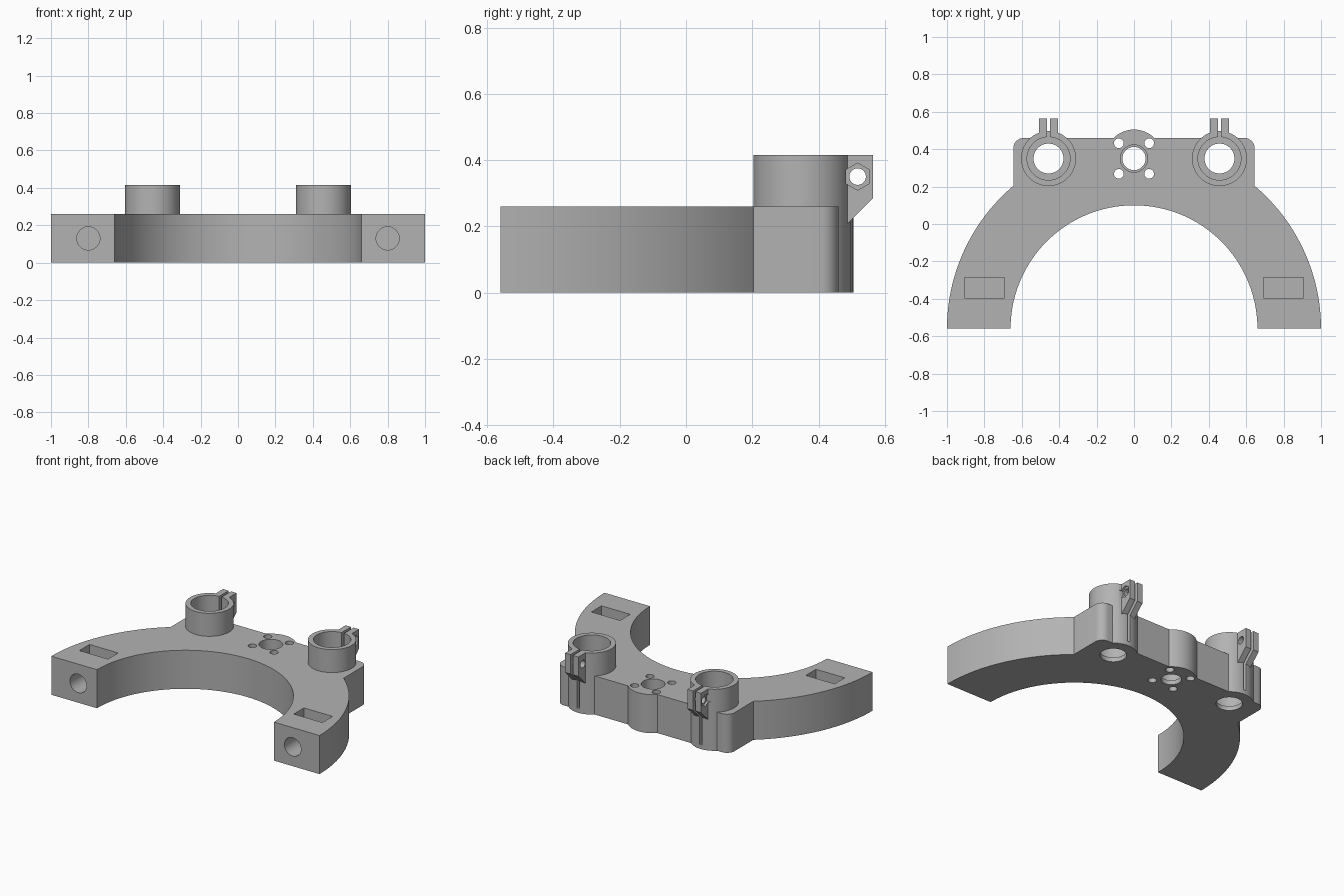
import bpy, bmesh
from math import sin, cos, pi, radians, sqrt, asin, acos
from mathutils import Vector

cube = bpy.data.objects.get("Cube")
if cube:
    bpy.data.objects.remove(cube, do_unlink=True)

grey = bpy.data.materials.new("plain grey")
grey.use_nodes = True
grey.diffuse_color = (0.45, 0.45, 0.45, 1)
grey.node_tree.nodes["Principled BSDF"].inputs["Base Color"].default_value = (0.45, 0.45, 0.45, 1)


def arc(cx, cy, r, start, end, steps):
    """Points on an arc, angles in radians."""
    return [(cx + r * cos(start + (end - start) * i / steps),
             cy + r * sin(start + (end - start) * i / steps)) for i in range(steps + 1)]


def circle(cx, cy, r, steps=48, turn=0.0):
    return arc(cx, cy, r, turn, turn + 2 * pi, steps)[:-1]


def rect(x0, x1, y0, y1):
    return [(x0, y0), (x1, y0), (x1, y1), (x0, y1)]


def prism(name, outline, low, high, axis="z"):
    """Extrude a closed outline along one axis."""
    place = {"z": lambda a, b, h: (a, b, h),
             "x": lambda a, b, h: (h, a, b),
             "y": lambda a, b, h: (a, h, b)}[axis]
    bm = bmesh.new()
    face = bm.faces.new([bm.verts.new(place(a, b, low)) for a, b in outline])
    top = bmesh.ops.extrude_face_region(bm, geom=[face])["geom"]
    shift = Vector(place(0, 0, high - low))
    bmesh.ops.translate(bm, vec=shift, verts=[v for v in top if isinstance(v, bmesh.types.BMVert)])
    bmesh.ops.recalc_face_normals(bm, faces=bm.faces)
    mesh = bpy.data.meshes.new(name)
    bm.to_mesh(mesh)
    bm.free()
    mesh.materials.append(grey)
    obj = bpy.data.objects.new(name, mesh)
    bpy.context.collection.objects.link(obj)
    return obj


def combine(target, tool, operation):
    """Apply a boolean and discard the tool."""
    tool.hide_render = True
    mod = target.modifiers.new("boolean", "BOOLEAN")
    mod.operation, mod.solver, mod.object = operation, "EXACT", tool
    bpy.context.view_layer.objects.active = target
    bpy.ops.object.modifier_apply(modifier=mod.name)
    bpy.data.objects.remove(tool, do_unlink=True)


FRONT, BACK, HEIGHT, TOP = -0.56, 0.46, 0.26, 0.415
SIDE, ROW, CLAMP_X, LIP = 0.645, 0.35, 0.457, 0.03

# Half ring with bridge and central boss, as one outline
boss_r, corner_r = 0.155, 0.055
boss_start = asin((BACK - ROW) / boss_r)
half = arc(0, FRONT, 1.0, 0, acos(SIDE), 24)
half += arc(SIDE - corner_r, BACK - corner_r, corner_r, 0, pi / 2, 8)
half += arc(0, ROW, boss_r, boss_start, pi / 2, 8)
outline = half + [(-x, y) for x, y in reversed(half[:-1])]
outline += arc(0, FRONT, 0.66, pi, 0, 64)
body = prism("clamp_bracket", outline, 0, HEIGHT)

# Tube collars with split clamp ears
ear = [(0.44, TOP), (0.565, TOP), (0.565, 0.285), (0.48, 0.20), (0.44, 0.16)]
for s in (-1, 1):
    cx = s * CLAMP_X
    combine(body, prism("collar", circle(cx, ROW, 0.147, 64), 0, TOP), "UNION")
    combine(body, prism("ears", ear, cx - 0.05, cx + 0.05, "x"), "UNION")

# Bores, slits, bolt holes, nut traps and end pockets
for s in (-1, 1):
    cx, end_x = s * CLAMP_X, s * 0.8
    outer = cx + s * 0.05
    cuts = [
        prism("bore", circle(cx, ROW, 0.115, 64), LIP, 0.6),
        prism("through_hole", circle(cx, ROW, 0.08), -0.1, 0.1),
        prism("slit", rect(cx - 0.009, cx + 0.009, ROW, 0.7), LIP, 0.6),
        prism("ear_hole", circle(0.518, 0.35, 0.025, 24), cx - 0.1, cx + 0.1, "x"),
        prism("nut_trap", circle(0.518, 0.35, 0.041, 6, pi / 2),
              min(outer - s * 0.015, outer + s * 0.05), max(outer - s * 0.015, outer + s * 0.05), "x"),
        prism("end_hole", circle(end_x, 0.13, 0.062), -0.7, -0.34, "y"),
        prism("end_pocket", rect(end_x - 0.107, end_x + 0.107, -0.395, -0.287), LIP, 0.4),
    ]
    for dy in (-0.082, 0.082):
        cuts.append(prism("screw_hole", circle(s * 0.081, ROW + dy, 0.026, 24), -0.1, 0.4))
    for cut in cuts:
        combine(body, cut, "DIFFERENCE")

# Stepped hole through the boss
combine(body, prism("boss_bore", circle(0, ROW, 0.073), LIP, 0.4), "DIFFERENCE")
combine(body, prism("boss_hole", circle(0, ROW, 0.062), -0.1, 0.1), "DIFFERENCE")

bpy.ops.object.select_all(action="DESELECT")
body.select_set(True)
bpy.context.view_layer.objects.active = body
bpy.ops.object.shade_smooth_by_angle(angle=radians(30))
